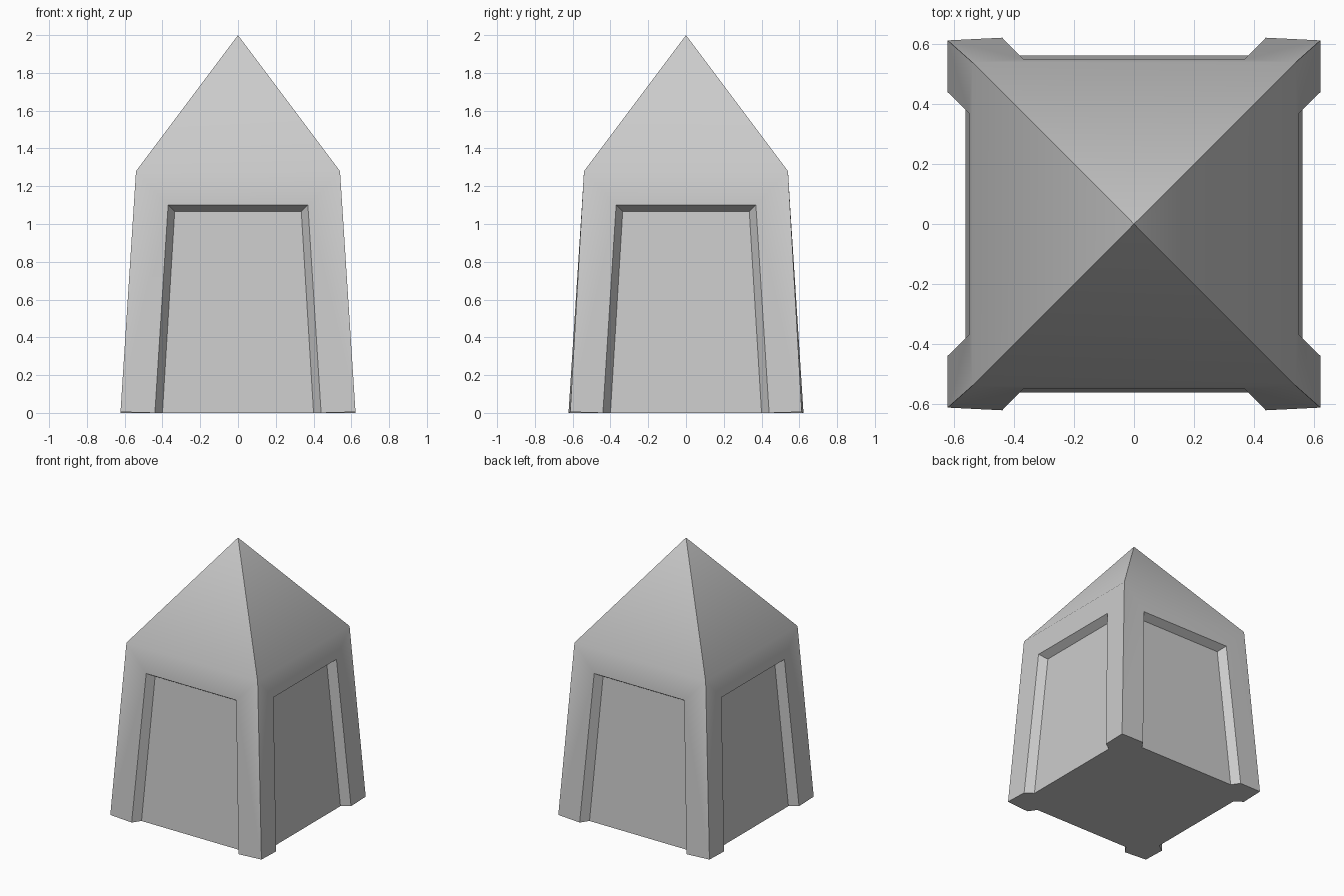
import bpy, bmesh, math
from mathutils import Matrix, Vector

if "Cube" in bpy.data.objects:
    bpy.data.objects.remove(bpy.data.objects["Cube"])

bm = bmesh.new()

# One side facing -y: corner piers, head band, recessed panel, roof slope
side = {
    "corner": (0.622, -0.622, 0), "eave": (0.54, -0.54, 1.28),
    "jamb": (0.44, -0.622, 0), "head": (0.37, -0.551, 1.10),
    "panel_low": (0.40, -0.563, 0), "panel_top": (0.335, -0.496, 1.067),
}
apex = Vector((0, 0, 2))
rim = []

for i in range(4):
    rot = Matrix.Rotation(i * math.pi / 2, 3, 'Z')
    R, L = {}, {}
    for name, (x, y, z) in side.items():
        R[name] = bm.verts.new(rot @ Vector((x, y, z)))
        L[name] = bm.verts.new(rot @ Vector((-x, y, z)))
    top = bm.verts.new(apex)

    def strip(a, b):
        bm.faces.new((L[a], L[b], R[b], R[a]))

    strip("panel_low", "panel_top")      # recessed panel
    strip("panel_top", "head")           # top reveal
    strip("head", "eave")                # band above the recess
    for s in (L, R):
        bm.faces.new((s["corner"], s["jamb"], s["head"], s["eave"]))
        bm.faces.new((s["jamb"], s["panel_low"], s["panel_top"], s["head"]))
    bm.faces.new((L["eave"], R["eave"], top))   # roof slope
    rim += [L["jamb"], L["panel_low"], R["panel_low"], R["jamb"], R["corner"]]

# Underside, then weld the four sides together
bm.faces.new(rim)
bmesh.ops.remove_doubles(bm, verts=bm.verts, dist=0.0005)

# Foot corners are pulled in slightly front and back
for v in bm.verts:
    if v.co.z < 0.001 and abs(v.co.x) > 0.6 and abs(v.co.y) > 0.6:
        v.co.y = math.copysign(0.613, v.co.y)
        v.co.z = 0.005
bmesh.ops.recalc_face_normals(bm, faces=bm.faces)

mesh = bpy.data.meshes.new("pointed_block")
bm.to_mesh(mesh)
bm.free()
obj = bpy.data.objects.new("pointed_block", mesh)
bpy.context.collection.objects.link(obj)

# Soft wall-to-roof transition, crisp corners
bpy.context.view_layer.objects.active = obj
obj.select_set(True)
bpy.ops.object.shade_smooth_by_angle(angle=math.radians(42))
